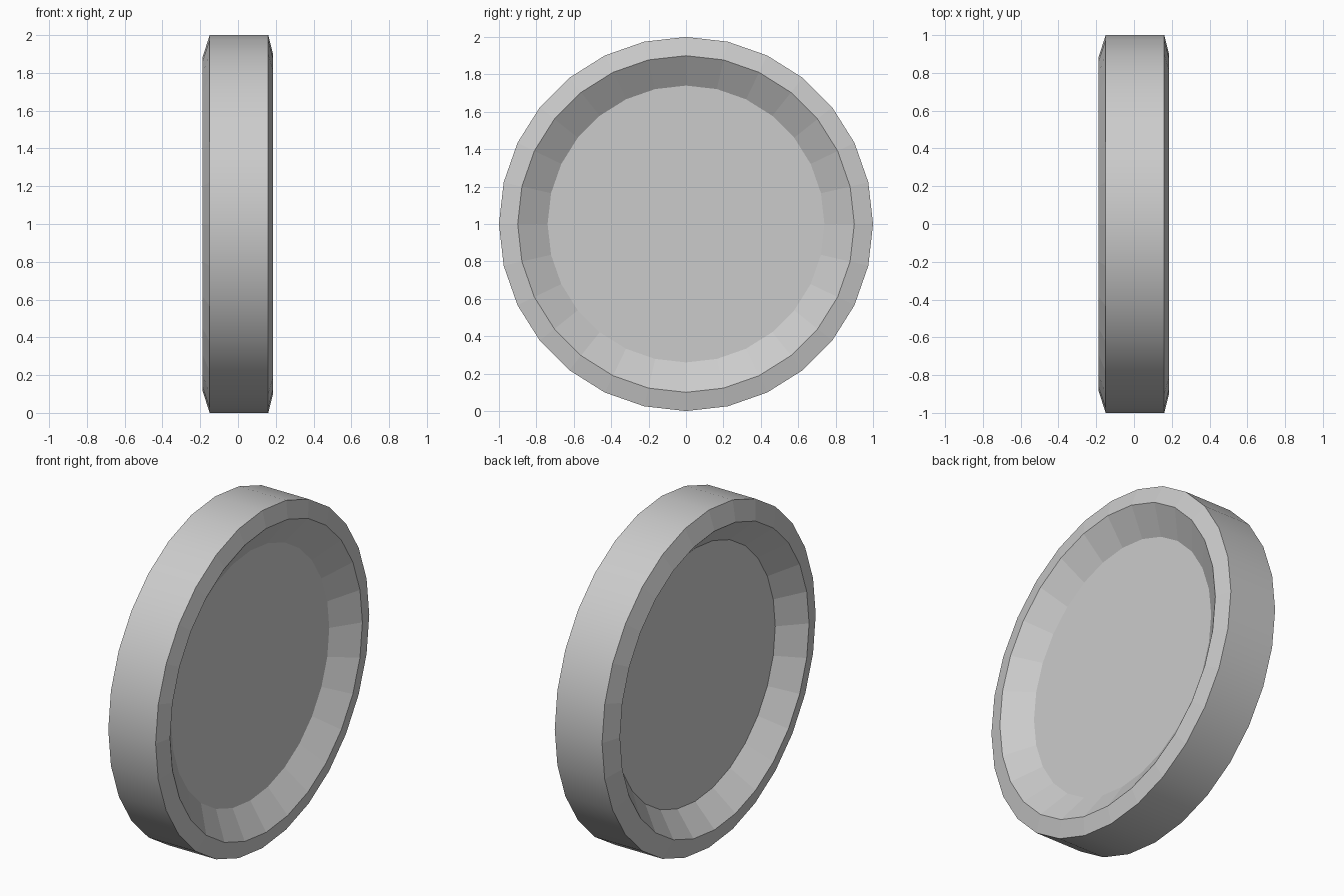
import bpy, bmesh
from math import sin, cos, tau

if "Cube" in bpy.data.objects:
    bpy.data.objects.remove(bpy.data.objects["Cube"])

SIDES = 28
# Half-section (x, radius): left floor, left lip, tread, right lip, right floor
PROFILE = [(-0.06, 0.75), (-0.187, 0.885), (-0.15, 1.0),
           (0.16, 1.0), (0.185, 0.90), (0.08, 0.74)]
TREAD = 2  # profile segment that is smooth shaded

bm = bmesh.new()
rings = [[bm.verts.new((x, r * sin(tau * i / SIDES), 1 + r * cos(tau * i / SIDES)))
          for i in range(SIDES)] for x, r in PROFILE]

# Revolved walls: recess, lip, tread, lip, recess
for k in range(len(rings) - 1):
    a, b = rings[k], rings[k + 1]
    for i in range(SIDES):
        j = (i + 1) % SIDES
        face = bm.faces.new((a[i], a[j], b[j], b[i]))
        face.smooth = k == TREAD

# Recessed discs on both sides
bm.faces.new(rings[0])
bm.faces.new(rings[-1])
bmesh.ops.recalc_face_normals(bm, faces=bm.faces[:])

# Keep the tread borders crisp
for e in bm.edges:
    if len({f.smooth for f in e.link_faces}) > 1:
        e.smooth = False

mesh = bpy.data.meshes.new("wheel")
bm.to_mesh(mesh)
bm.free()
bpy.context.collection.objects.link(bpy.data.objects.new("wheel", mesh))
